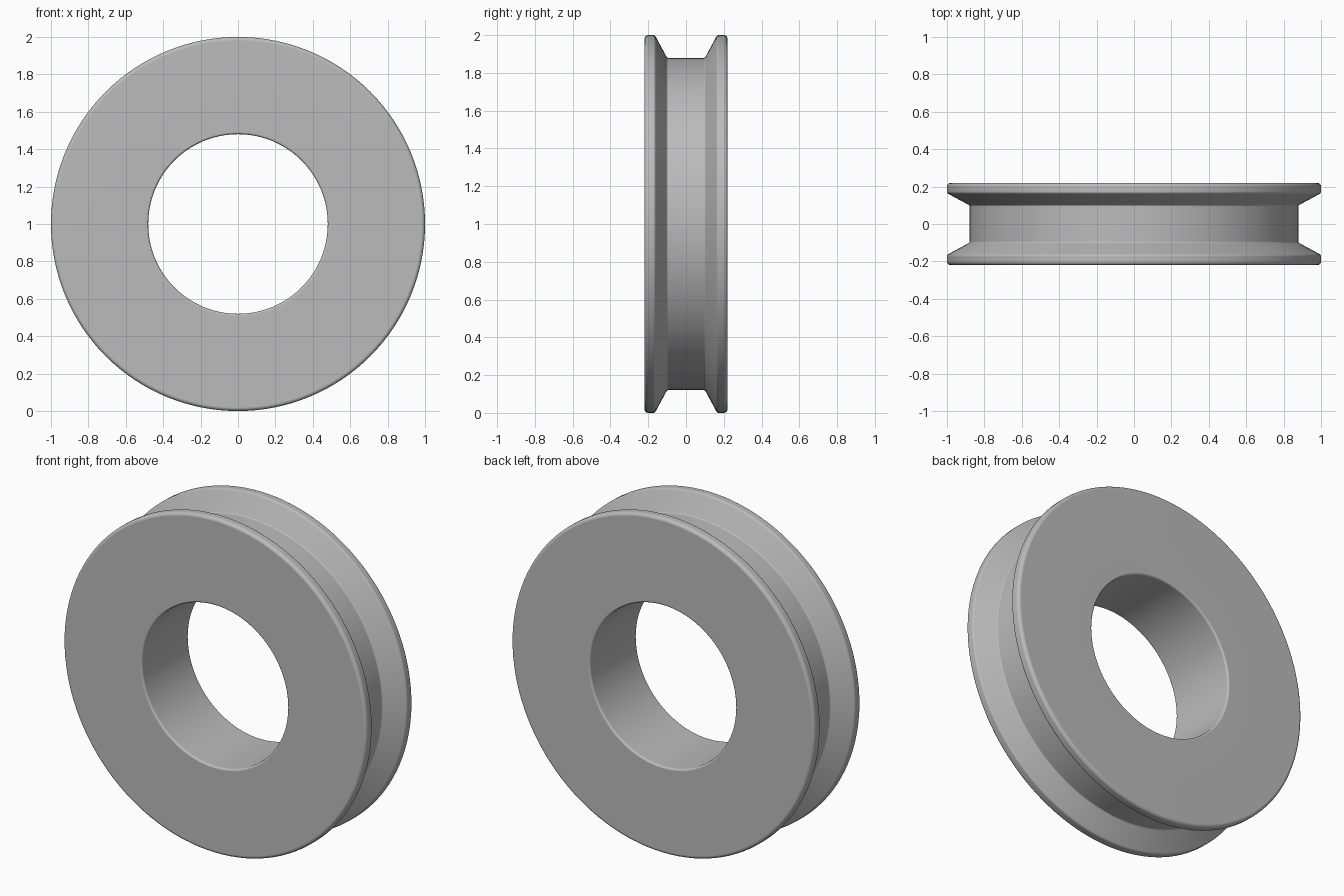
import bpy
import bmesh
import math
from mathutils import Vector

cube = bpy.data.objects.get("Cube")
if cube:
    bpy.data.objects.remove(cube)

SEGMENTS = 128
ARC_STEPS = 5


def rounded(points, radii):
    """Round every corner of a closed outline with a tangent arc."""
    result = []
    for i, (point, radius) in enumerate(zip(points, radii)):
        corner = Vector(point)
        to_prev = (Vector(points[i - 1]) - corner).normalized()
        to_next = (Vector(points[(i + 1) % len(points)]) - corner).normalized()
        half = to_prev.angle(to_next) / 2
        centre = corner + (to_prev + to_next).normalized() * radius / math.sin(half)
        start = corner + to_prev * radius / math.tan(half) - centre
        end = corner + to_next * radius / math.tan(half) - centre
        sweep = math.pi - 2 * half
        for k in range(ARC_STEPS + 1):
            t = k / ARC_STEPS
            arm = (start * math.sin((1 - t) * sweep) + end * math.sin(t * sweep)) / math.sin(sweep)
            result.append(centre + arm)
    return result


# Wheel cross-section as (radius, y): bore, side face, rim, groove slope, groove floor
half_outline = [(0.48, -0.22), (1.0, -0.22), (1.0, -0.165), (0.88, -0.1)]
half_radii = [0.012, 0.02, 0.015, 0.01]
outline = half_outline + [(r, -y) for r, y in reversed(half_outline)]
section = rounded(outline, half_radii + half_radii[::-1])

# Revolve the section around the y axis
bm = bmesh.new()
verts = [bm.verts.new((r, y, 0)) for r, y in section]
edges = [bm.edges.new((verts[i - 1], verts[i])) for i in range(len(verts))]
bmesh.ops.spin(bm, geom=verts + edges, cent=(0, 0, 0), axis=(0, 1, 0),
               angle=math.tau, steps=SEGMENTS, use_duplicate=False)
bmesh.ops.remove_doubles(bm, verts=bm.verts, dist=0.0001)
bmesh.ops.recalc_face_normals(bm, faces=bm.faces)
mesh = bpy.data.meshes.new("grooved_wheel")
bm.to_mesh(mesh)
bm.free()

wheel = bpy.data.objects.new("grooved_wheel", mesh)
wheel.location.z = 1.0
bpy.context.collection.objects.link(wheel)

# Plain grey finish
grey = bpy.data.materials.new("light_grey")
grey.use_nodes = True
colour = (0.5, 0.5, 0.5, 1.0)
grey.diffuse_color = colour
grey.node_tree.nodes["Principled BSDF"].inputs["Base Color"].default_value = colour
mesh.materials.append(grey)

# Smooth rounds with flat-looking side faces
bpy.ops.object.select_all(action="DESELECT")
wheel.select_set(True)
bpy.context.view_layer.objects.active = wheel
bpy.ops.object.shade_smooth_by_angle(angle=math.radians(30))
normals = wheel.modifiers.new("weighted_normals", "WEIGHTED_NORMAL")
normals.keep_sharp = True
